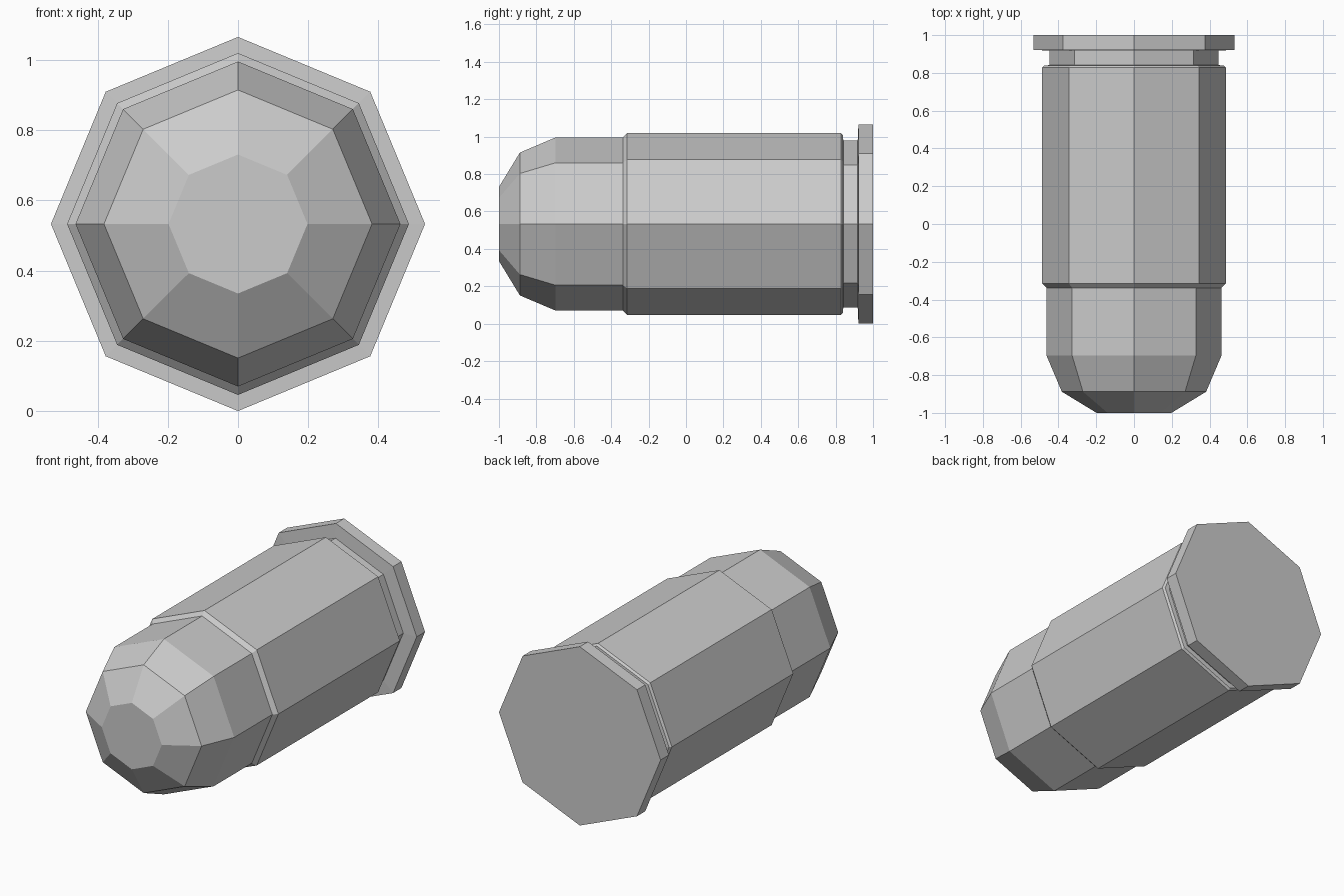
import bpy, bmesh
from math import sin, cos, pi

if "Cube" in bpy.data.objects:
    bpy.data.objects.remove(bpy.data.objects["Cube"])

SIDES = 8
R_RIM = 0.533  # rim radius, also the axis height


def lathe(name, profile, cap_start=False, cap_end=False):
    """Sweep a (y, radius) profile around the horizontal y axis."""
    bm = bmesh.new()
    rings = []
    for y, r in profile:
        rings.append([bm.verts.new((r * cos(2 * pi * i / SIDES), y,
                                    R_RIM + r * sin(2 * pi * i / SIDES)))
                      for i in range(SIDES)])
    for a, b in zip(rings, rings[1:]):
        for i in range(SIDES):
            j = (i + 1) % SIDES
            bm.faces.new((a[i], a[j], b[j], b[i]))
    if cap_start:
        bm.faces.new(rings[0])
    if cap_end:
        bm.faces.new(rings[-1])
    # outward normals: radial for walls, axial for caps
    bmesh.ops.recalc_face_normals(bm, faces=bm.faces)
    mesh = bpy.data.meshes.new(name)
    bm.to_mesh(mesh)
    bm.free()
    obj = bpy.data.objects.new(name, mesh)
    bpy.context.collection.objects.link(obj)
    return obj


# Blunt rounded tip
lathe("bullet_tip", [(-1.0, 0.198), (-0.888, 0.382), (-0.697, 0.463),
                     (-0.338, 0.463)], cap_start=True)

# Casing: bevelled mouth, straight wall, extraction groove, rim and base
lathe("casing", [(-0.338, 0.463), (-0.315, 0.487), (0.828, 0.487),
                 (0.839, 0.475), (0.841, 0.447), (0.918, 0.447),
                 (0.922, R_RIM), (1.0, R_RIM)], cap_end=True)
